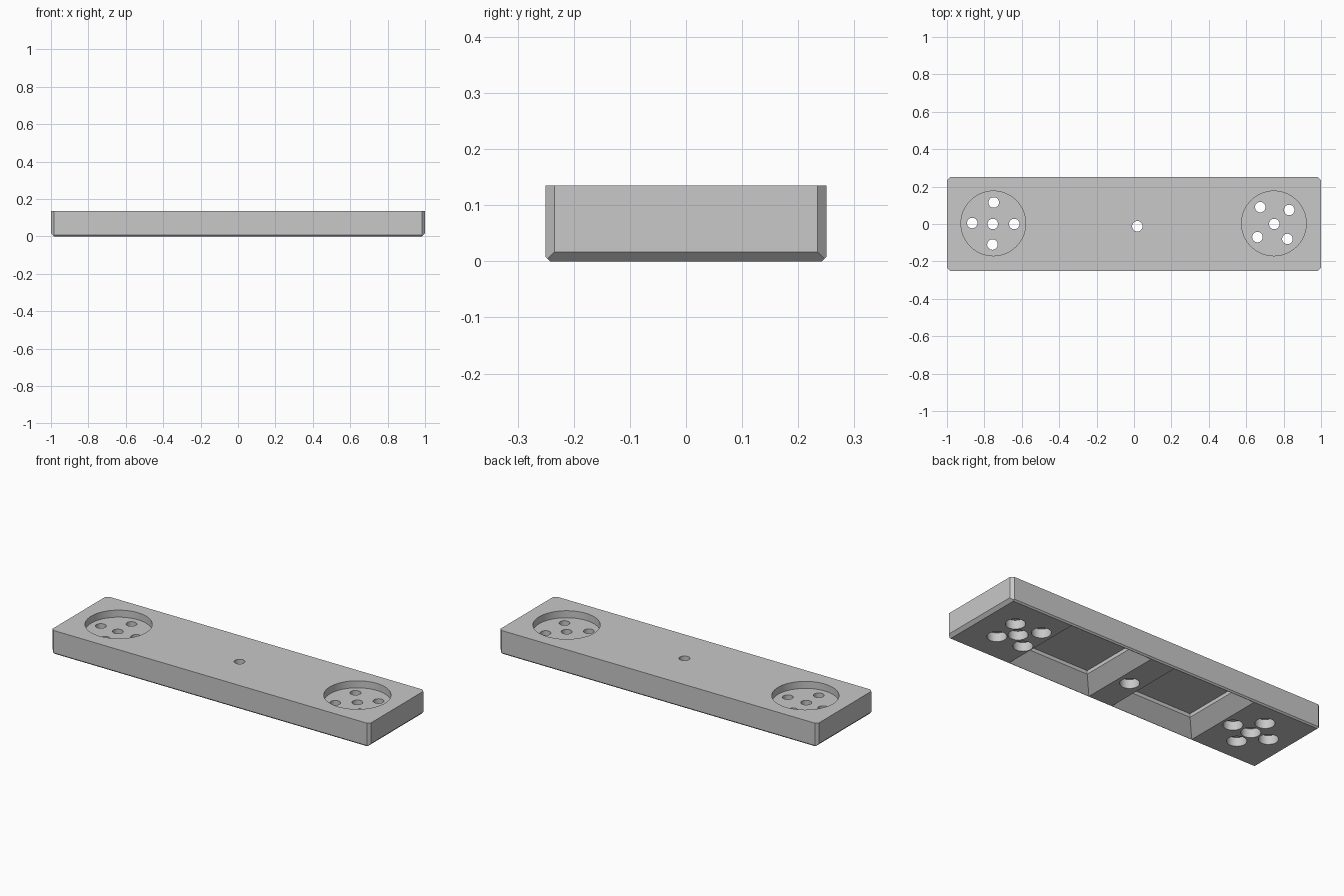
import bpy
import bmesh
from mathutils import Matrix, Vector

cube = bpy.data.objects.get("Cube")
if cube:
    bpy.data.objects.remove(cube, do_unlink=True)

LENGTH, WIDTH, HEIGHT = 2.0, 0.5, 0.135
HALF_L, HALF_W = LENGTH / 2, WIDTH / 2
CUP_FLOOR, BORE_DEPTH = 0.095, 0.05

grey = bpy.data.materials.new("light_grey")
grey.use_nodes = True
colour = (0.58, 0.58, 0.58, 1)
grey.diffuse_color = colour
grey.node_tree.nodes["Principled BSDF"].inputs["Base Color"].default_value = colour


def finish(bm, name):
    bmesh.ops.recalc_face_normals(bm, faces=bm.faces[:])
    mesh = bpy.data.meshes.new(name)
    bm.to_mesh(mesh)
    bm.free()
    obj = bpy.data.objects.new(name, mesh)
    bpy.context.collection.objects.link(obj)
    mesh.materials.append(grey)
    return obj


def cylinders(name, centres, radius, bottom, top, sides):
    bm = bmesh.new()
    for x, y in centres:
        bmesh.ops.create_cone(bm, cap_ends=True, segments=sides,
                              radius1=radius, radius2=radius, depth=top - bottom,
                              matrix=Matrix.Translation((x, y, (top + bottom) / 2)))
    return finish(bm, name)


def pocket_cutter(name, centres):
    # Square pockets: sloping sides below, short upright sides above
    bm = bmesh.new()
    slope, floor, below = 0.07, 0.09, 0.02
    for cx in centres:
        rings = []
        for z, inset in ((-below, -below), (slope, slope), (floor, slope)):
            hx, hy = 0.258 - inset, 0.24 - inset
            rings.append([bm.verts.new((cx + sx * hx, sy * hy, z))
                          for sx, sy in ((-1, -1), (1, -1), (1, 1), (-1, 1))])
        bm.faces.new(rings[0])
        bm.faces.new(rings[-1])
        for low, high in zip(rings, rings[1:]):
            for i in range(4):
                j = (i + 1) % 4
                bm.faces.new((low[i], low[j], high[j], high[i]))
    return finish(bm, name)


def slice_off(bm, point, normal):
    cut = bmesh.ops.bisect_plane(bm, geom=bm.verts[:] + bm.edges[:] + bm.faces[:],
                                 plane_co=point, plane_no=Vector(normal).normalized(),
                                 clear_outer=True)
    edges = [e for e in cut["geom_cut"] if isinstance(e, bmesh.types.BMEdge)]
    bmesh.ops.contextual_create(bm, geom=edges)


# Plate with bevelled upright corners and bevelled lower edges
bm = bmesh.new()
bmesh.ops.create_cube(bm, size=1, matrix=Matrix.Translation((0, 0, HEIGHT / 2))
                      @ Matrix.Diagonal((LENGTH, WIDTH, HEIGHT, 1)))
for sx in (-1, 1):
    for sy in (-1, 1):
        slice_off(bm, (sx * (HALF_L - 0.016), sy * HALF_W, 0), (sx, sy, 0))
for s in (-1, 1):
    slice_off(bm, (s * HALF_L, 0, 0.017), (s, 0, -1))
    slice_off(bm, (0, s * HALF_W, 0.008), (0, s, -1))
plate = finish(bm, "base_plate")

# Screw hole positions
holes = [(0.75, 0), (0.675, 0.09), (0.83, 0.075), (0.66, -0.07), (0.82, -0.08),
         (-0.755, 0), (-0.75, 0.115), (-0.865, 0.005), (-0.64, 0), (-0.757, -0.11),
         (0.018, -0.012)]

# Round cups on top, through holes, wide bores and pockets underneath
cutters = [
    cylinders("cup_cutter", [(-0.752, 0.003), (0.748, 0.003)], 0.173,
              CUP_FLOOR, HEIGHT + 0.05, 64),
    cylinders("hole_cutter", holes, 0.028, -0.05, HEIGHT + 0.05, 32),
    cylinders("bore_cutter", holes, 0.05, -0.05, BORE_DEPTH, 32),
    pocket_cutter("pocket_cutter", [0.348, -0.317]),
]
bpy.context.view_layer.objects.active = plate
plate.select_set(True)
for cutter in cutters:
    cutter.hide_render = True
    mod = plate.modifiers.new(cutter.name, "BOOLEAN")
    mod.operation = "DIFFERENCE"
    mod.solver = "EXACT"
    mod.object = cutter
    bpy.ops.object.modifier_apply(modifier=mod.name)
    bpy.data.objects.remove(cutter, do_unlink=True)

bpy.ops.object.shade_smooth_by_angle(angle=0.4)
